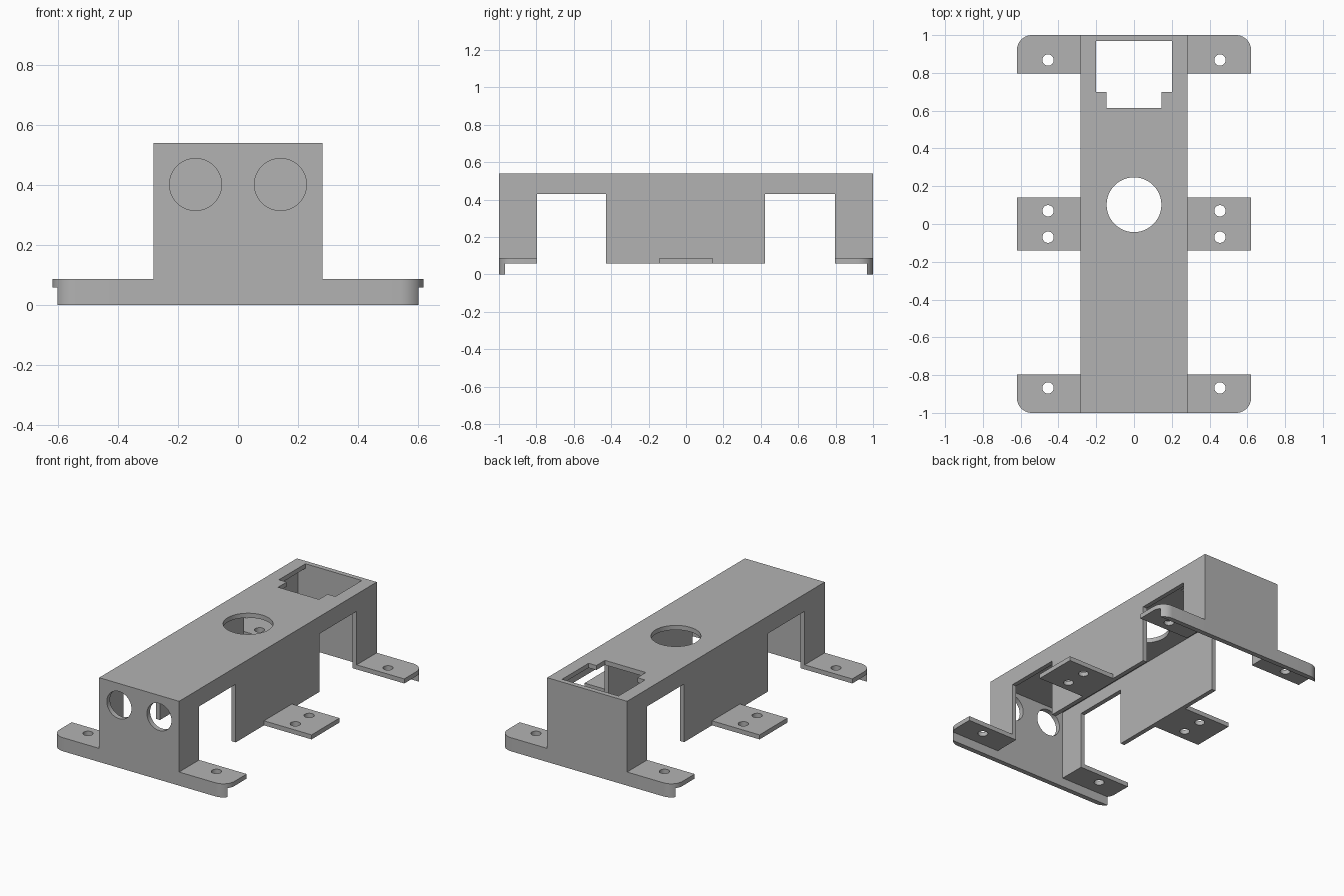
import bpy
import bmesh
import math

cube = bpy.data.objects.get("Cube")
if cube:
    bpy.data.objects.remove(cube, do_unlink=True)

grey = bpy.data.materials.new("plain grey")
grey.use_nodes = True
GREY = (0.448, 0.448, 0.448, 1)
grey.diffuse_color = GREY
grey.node_tree.nodes["Principled BSDF"].inputs["Base Color"].default_value = GREY

WALL = 0.029           # side wall and roof thickness
END = 0.032            # end wall and skirt thickness
HALF_W = 0.283         # half width of the channel
TOP = 0.54
PLATE_LOW, PLATE_TOP = 0.058, 0.087
REACH = 0.62           # outer edge of the mounting tabs


def prism(name, outline, z0, z1):
    """Extrude a flat outline between two heights."""
    bm = bmesh.new()
    face = bm.faces.new([bm.verts.new((x, y, z0)) for x, y in outline])
    up = bmesh.ops.extrude_face_region(bm, geom=[face])["geom"]
    verts = [v for v in up if isinstance(v, bmesh.types.BMVert)]
    bmesh.ops.translate(bm, verts=verts, vec=(0, 0, z1 - z0))
    bmesh.ops.recalc_face_normals(bm, faces=bm.faces)
    mesh = bpy.data.meshes.new(name)
    bm.to_mesh(mesh)
    bm.free()
    mesh.materials.append(grey)
    obj = bpy.data.objects.new(name, mesh)
    bpy.context.collection.objects.link(obj)
    return obj


def box(name, x0, x1, y0, y1, z0, z1):
    return prism(name, [(x0, y0), (x1, y0), (x1, y1), (x0, y1)], z0, z1)


def cylinder(x, y, z, radius, depth, along_y=False):
    rotation = (math.pi / 2, 0, 0) if along_y else (0, 0, 0)
    bpy.ops.mesh.primitive_cylinder_add(vertices=48, radius=radius, depth=depth,
                                        location=(x, y, z), rotation=rotation)
    obj = bpy.context.object
    obj.name = "hole_cutter"
    obj.data.materials.append(grey)
    return obj


def activate(obj):
    bpy.ops.object.select_all(action='DESELECT')
    obj.select_set(True)
    bpy.context.view_layer.objects.active = obj


def cut(obj, cutters):
    """Subtract each cutter, then discard it."""
    for cutter in cutters:
        cutter.hide_render = True
        mod = obj.modifiers.new("cut", 'BOOLEAN')
        mod.operation = 'DIFFERENCE'
        mod.solver = 'EXACT'
        mod.object = cutter
        activate(obj)
        bpy.ops.object.modifier_apply(modifier=mod.name)
        bpy.data.objects.remove(cutter, do_unlink=True)
    activate(obj)
    bpy.ops.object.shade_smooth_by_angle(angle=math.radians(30))


# Channel-shaped housing: hollow, open underneath, with side notches
housing = box("housing", -HALF_W, HALF_W, -1, 1, 0, TOP)
inner = HALF_W - WALL
cutters = [
    box("cavity", -inner, inner, -1 + END, 1 - END, -0.1, TOP - WALL),
    box("underside", -1, 1, -1 + END, 1 - END, -0.1, PLATE_LOW),
]
for y0, y1 in ((-0.797, -0.427), (0.423, 0.797)):
    cutters.append(box("side_notch", -1, 1, y0, y1, -0.1, 0.43))

# Eye holes in the front wall and round hole in the roof
for x in (-0.142, 0.142):
    cutters.append(cylinder(x, -1, 0.402, 0.087, 0.2, along_y=True))
cutters.append(cylinder(0, 0.102, TOP, 0.145, 0.2))

# Stepped opening in the roof
opening = [(-0.145, 0.613), (0.145, 0.613), (0.145, 0.70), (0.2, 0.70),
           (0.2, 1 - END), (-0.2, 1 - END), (-0.2, 0.70), (-0.145, 0.70)]
cutters.append(prism("roof_opening", opening, TOP - 0.1, TOP + 0.1))
cut(housing, cutters)

# Mounting tabs: rounded with a skirt at the ends, plain in the middle
RADIUS = 0.08
for side, sx in (("left", 1), ("right", -1)):
    for end, sy in (("front", -1), ("back", 1)):
        outline = [(HALF_W, 0.797), (REACH, 0.797)]
        for i in range(13):
            a = math.radians(90 * i / 12)
            outline.append((REACH - RADIUS + RADIUS * math.cos(a),
                            1 - RADIUS + RADIUS * math.sin(a)))
        outline.append((HALF_W, 1))
        outline = [(x * sx, y * sy) for x, y in outline]
        tab = prism(f"{end}_{side}_tab", outline, 0, PLATE_TOP)
        ys = sorted((0.7 * sy, (1 - END) * sy))
        cut(tab, [box("tab_underside", -1, 1, *ys, -0.1, PLATE_LOW),
                  cylinder(0.455 * sx, 0.868 * sy, PLATE_TOP, 0.03, 0.2)])

    xs = sorted((HALF_W * sx, REACH * sx))
    tab = box(f"middle_{side}_tab", *xs, -0.141, 0.141, PLATE_LOW, PLATE_TOP)
    cut(tab, [cylinder(0.455 * sx, y, PLATE_TOP, 0.03, 0.2)
              for y in (-0.07, 0.07)])
